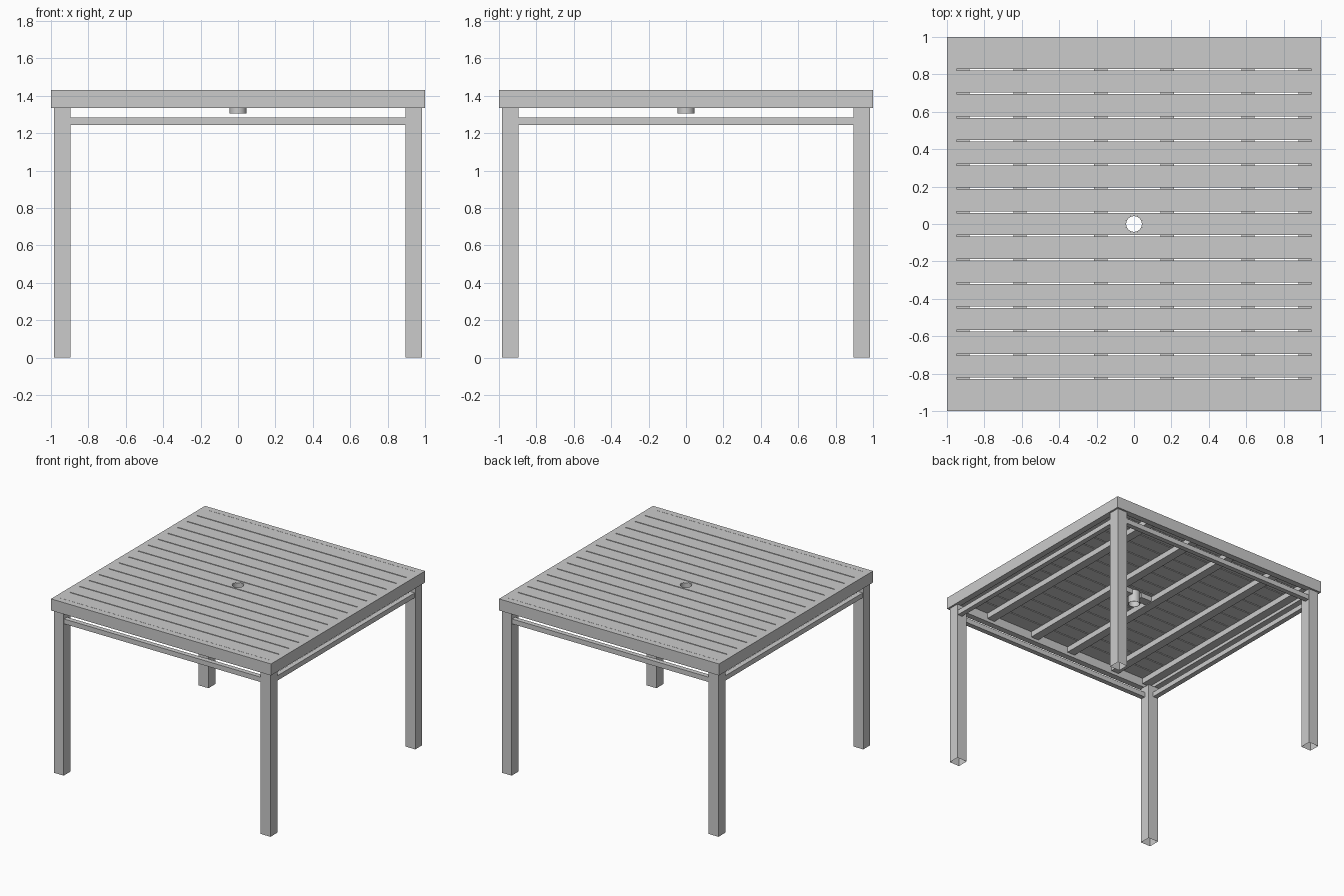
import bpy
import bmesh
from mathutils import Matrix, Vector

cube = bpy.data.objects.get("Cube")
if cube:
    bpy.data.objects.remove(cube, do_unlink=True)

grey = bpy.data.materials.new("light grey")
grey.use_nodes = True
grey.diffuse_color = (0.6, 0.6, 0.6, 1)
grey.node_tree.nodes["Principled BSDF"].inputs["Base Color"].default_value = (0.6, 0.6, 0.6, 1)

TOP, APRON_BOTTOM = 1.43, 1.335
SLAT_BOTTOM = 1.405
INNER = 0.95
HOLE = 0.045


def finish(name, bm):
    bmesh.ops.recalc_face_normals(bm, faces=bm.faces)
    mesh = bpy.data.meshes.new(name)
    bm.to_mesh(mesh)
    bm.free()
    mesh.materials.append(grey)
    obj = bpy.data.objects.new(name, mesh)
    bpy.context.collection.objects.link(obj)
    return obj


def box(name, low, high, open_bottom=False):
    low, high = Vector(low), Vector(high)
    bm = bmesh.new()
    place = Matrix.Translation((low + high) / 2) @ Matrix.Diagonal((*(high - low), 1))
    bmesh.ops.create_cube(bm, size=1, matrix=place)
    if open_bottom:
        bm.normal_update()
        bottom = [f for f in bm.faces if f.normal.z < -0.5]
        bmesh.ops.delete(bm, geom=bottom, context='FACES_ONLY')
    return finish(name, bm)


def ring(name, outer, inner, sides, z0, z1, turn=0.5):
    """Hollow prism with flat rims; radii are measured to the corners."""
    bm = bmesh.new()
    loops = []
    for r, z in ((outer, z0), (outer, z1), (inner, z1), (inner, z0)):
        loops.append([bm.verts.new(Matrix.Rotation(6.2831853 * (i + turn) / sides, 3, 'Z')
                                   @ Vector((r, 0, z))) for i in range(sides)])
    for k in range(4):
        a, b = loops[k], loops[(k + 1) % 4]
        for i in range(sides):
            j = (i + 1) % sides
            bm.faces.new((a[i], a[j], b[j], b[i]))
    return finish(name, bm)


# Square frame around the table top
ring("top_frame", 2 ** 0.5, INNER * 2 ** 0.5, 4, APRON_BOTTOM, TOP)

# Slats across the top
pitch, half = 0.127, 0.0595
slats = []
for i in range(15):
    y = (i - 7) * pitch
    slats.append(box(f"slat_{i + 1}", (-INNER, y - half, SLAT_BOTTOM), (INNER, y + half, TOP)))

# Round hole through the middle slat
bm = bmesh.new()
bmesh.ops.create_cone(bm, cap_ends=True, segments=32, radius1=HOLE, radius2=HOLE,
                      depth=0.2, matrix=Matrix.Translation((0, 0, TOP)))
cutter = finish("hole_cutter", bm)
cutter.hide_render = True
cut = slats[7].modifiers.new("hole", 'BOOLEAN')
cut.operation = 'DIFFERENCE'
cut.solver = 'EXACT'
cut.object = cutter
bpy.context.view_layer.objects.active = slats[7]
bpy.ops.object.modifier_apply(modifier=cut.name)
bpy.data.objects.remove(cutter, do_unlink=True)

# Parasol sleeve below the hole
sleeve = ring("parasol_sleeve", HOLE, 0.042, 32, 1.305, TOP - 0.002)
bpy.ops.object.select_all(action='DESELECT')
sleeve.select_set(True)
bpy.context.view_layer.objects.active = sleeve
bpy.ops.object.shade_smooth_by_angle()

# Battens under the slats
for side, label in ((-1, "right"), (1, "left")):
    for x, kind in ((0.915, "edge"), (0.61, "middle"), (0.178, "inner")):
        c = side * x
        box(f"{label}_{kind}_batten", (c - 0.035, -INNER, 1.36), (c + 0.035, INNER, SLAT_BOTTOM))
    # Short brace from the sleeve to the inner batten
    a, b = sorted((side * 0.043, side * 0.143))
    box(f"{label}_sleeve_brace", (a, -0.035, 1.365), (b, 0.035, SLAT_BOTTOM))

# Hollow legs
leg_in, leg_out = 0.895, 0.985
for sx, lx in ((-1, "right"), (1, "left")):
    for sy, ly in ((-1, "front"), (1, "back")):
        xs = sorted((sx * leg_in, sx * leg_out))
        ys = sorted((sy * leg_in, sy * leg_out))
        box(f"{ly}_{lx}_leg", (xs[0], ys[0], 0), (xs[1], ys[1], APRON_BOTTOM), open_bottom=True)

# Rails between the legs
for s, along_x, along_y in ((-1, "front", "right"), (1, "back", "left")):
    a, b = sorted((s * 0.94, s * 0.98))
    box(f"{along_x}_rail", (-leg_in, a, 1.245), (leg_in, b, 1.285))
    box(f"{along_y}_rail", (a, -leg_in, 1.245), (b, leg_in, 1.285))
